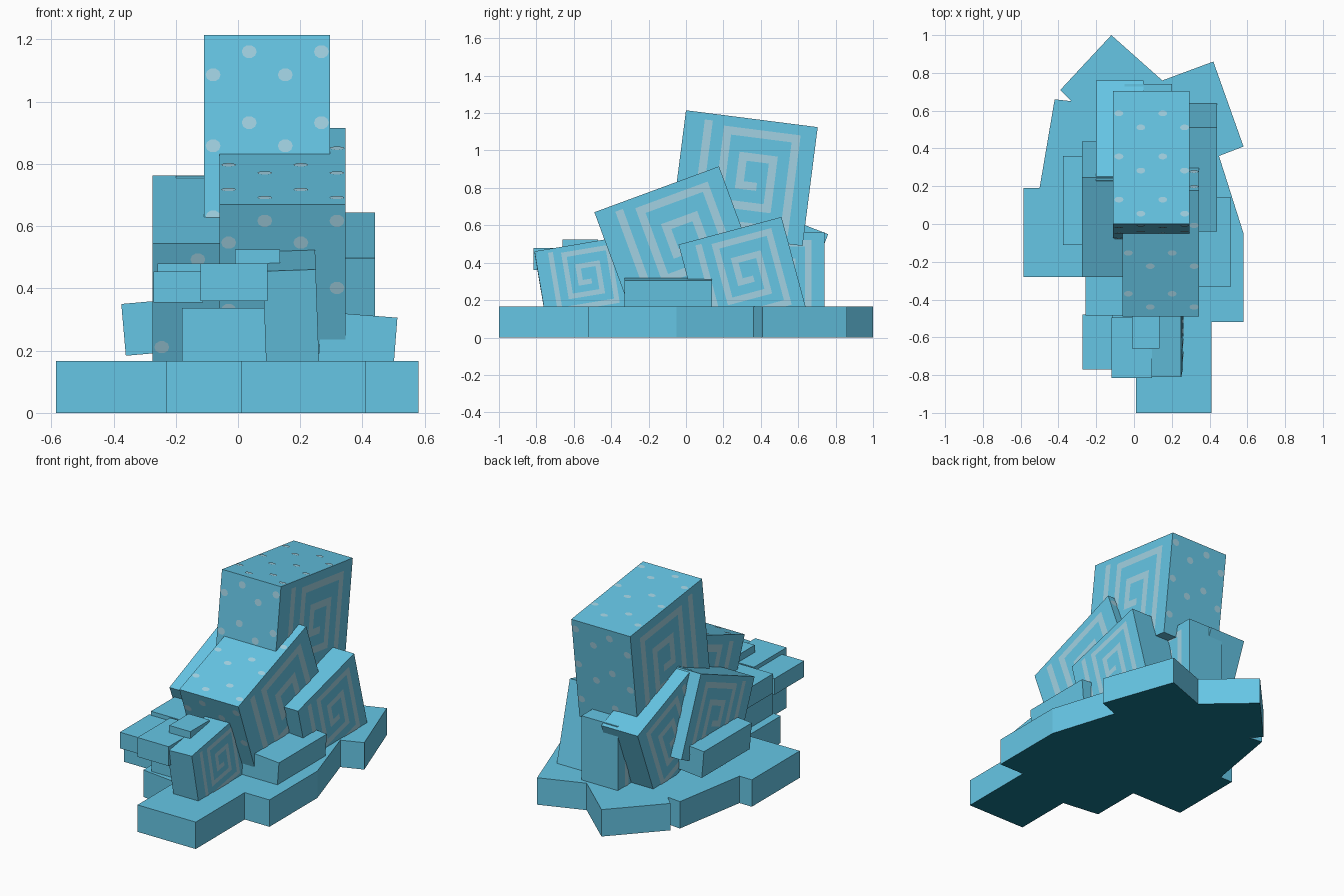
import bpy, bmesh, math
from mathutils import Vector

cube = bpy.data.objects.get("Cube")
if cube:
    bpy.data.objects.remove(cube, do_unlink=True)


def material(name, colour):
    mat = bpy.data.materials.new(name)
    mat.use_nodes = True
    mat.diffuse_color = (*colour, 1)
    mat.node_tree.nodes["Principled BSDF"].inputs["Base Color"].default_value = (*colour, 1)
    return mat


BLUE = material("sky_blue_stone", (0.132, 0.565, 0.785))
PALE = material("pale_grey_blue_carving", (0.36, 0.64, 0.76))
DEEP = material("deep_teal_underside", (0.008, 0.185, 0.27))

X, Y, Z = Vector((1, 0, 0)), Vector((0, 1, 0)), Vector((0, 0, 1))
LIFT = 0.003

# Square spiral, as fractions of the face: across and down
SPIRAL = [(.18, .09), (.18, .9), (.85, .9), (.85, .12), (.33, .12), (.33, .73),
          (.70, .73), (.70, .32), (.47, .32), (.47, .56), (.57, .56)]


def finish(name, bm, materials):
    mesh = bpy.data.meshes.new(name)
    bm.to_mesh(mesh)
    bm.free()
    for mat in materials:
        mesh.materials.append(mat)
    obj = bpy.data.objects.new(name, mesh)
    bpy.context.collection.objects.link(obj)
    return obj


def plate(bm, points, normal):
    """Thin pale face laid just above a surface."""
    face = bm.faces.new([bm.verts.new(p + normal * LIFT) for p in points])
    face.material_index = 1
    face.normal_update()
    if face.normal.dot(normal) < 0:
        face.normal_flip()


def spiral(bm, origin, normal, length, height):
    half = 0.032 * (length + height) / 2
    path = [origin + Y * u * length - Z * d * height for u, d in SPIRAL]
    for a, b in zip(path, path[1:]):
        along = (b - a).normalized() * half
        side = along.cross(normal)
        a, b = a - along, b + along
        plate(bm, [a - side, b - side, b + side, a + side], normal)


def spots(bm, origin, down, normal, width, depth, squash):
    radius = 0.024
    column, u = 0, 0.03
    while u < width - radius:
        d = 0.055 if column % 2 else 0.13
        while d < depth - radius:
            centre = origin + X * u + down * d
            ring = [math.tau * i / 10 for i in range(10)]
            plate(bm, [centre + (X * math.cos(t) + down * math.sin(t) * squash) * radius
                       for t in ring], normal)
            d += 0.23
        column, u = column + 1, u + 0.116


def block(name, x, y, z, width, length, height, tilt=0, roll=0, carved=False, spotted=()):
    """Box hung from its top front left-hand corner, tilted about that edge."""
    bm = bmesh.new()
    bmesh.ops.create_cube(bm, size=1)
    bmesh.ops.scale(bm, vec=(width, length, height), verts=bm.verts)
    bmesh.ops.translate(bm, vec=(width / 2, length / 2, -height / 2), verts=bm.verts)
    start = Vector()
    if carved:
        spiral(bm, start, -X, length, height)
        spiral(bm, X * width, X, length, height)
    if "top" in spotted:
        spots(bm, start, Y, Z, width, length, 0.65)
    if "front" in spotted:
        spots(bm, start, -Z, -Y, width, height, 0.9)
    if "back" in spotted:
        spots(bm, Y * length, -Z, Y, width, height, 0.9)
    obj = finish(name, bm, [BLUE, PALE])
    obj.location = (x, y, z)
    obj.rotation_euler = (math.radians(tilt), math.radians(roll), 0)


# Base slab with a stepped outline and a dark underside
outline = [(.01, -1), (.41, -1), (.41, -.52), (.58, -.52), (.58, -.05), (.45, .36),
           (.58, .41), (.42, .86), (.15, .76), (-.12, 1), (-.39, .71), (-.33, .65),
           (-.42, .66), (-.5, .19), (-.585, .19), (-.585, -.28), (-.23, -.28),
           (-.23, -.6), (.01, -.63)]
bm = bmesh.new()
floor = bm.faces.new([bm.verts.new((x, y, 0)) for x, y in outline])
top = bmesh.ops.extrude_face_region(bm, geom=[floor])["geom"]
bmesh.ops.translate(bm, vec=Z * 0.167, verts=[v for v in top if isinstance(v, bmesh.types.BMVert)])
bmesh.ops.recalc_face_normals(bm, faces=bm.faces)
for face in bm.faces:
    face.normal_update()
    face.material_index = 1 if face.normal.z < -0.5 else 0
finish("base_slab", bm, [BLUE, DEEP])

# Large carved blocks
big = dict(width=.405, length=.71, height=.64, carved=True, spotted=("top", "front", "back"))
block("tall_block", -.11, 0, 1.215, tilt=-7.3, **big)
block("leaning_block", -.06, -.49, .67, tilt=20.2, **big)

# Medium carved blocks around them
medium = dict(width=.25, length=.57, height=.5, carved=True)
block("left_side_block", .19, -.04, .497, tilt=15, **medium)
block("right_side_block", -.275, -.28, .545, tilt=22.5, spotted=("front",), **medium)
block("rear_leaning_block", -.2, .23, .762, tilt=-21.6, **medium)
block("rear_upright_block", -.05, .17, .565, **medium)

# Front carved block
block("front_block", .08, -.81, .455, .17, .46, .37, tilt=9.5, roll=-2, carved=True)

# Side steps
block("left_step", .27, -.33, .325, .243, .47, .17, roll=4.5)
block("right_step", -.375, -.11, .35, .22, .47, .167, roll=-5)

# Small stones at the front
block("front_footing", -.18, -.59, .337, .27, .4, .2)
block("front_ledge", -.12, -.815, .48, .215, .32, .12)
block("corner_ledge", -.272, -.77, .455, .16, .29, .1)
block("rear_ledge", -.258, -.485, .48, .26, .27, .12)
block("top_tile", -.01, -.66, .525, .145, .19, .05)
